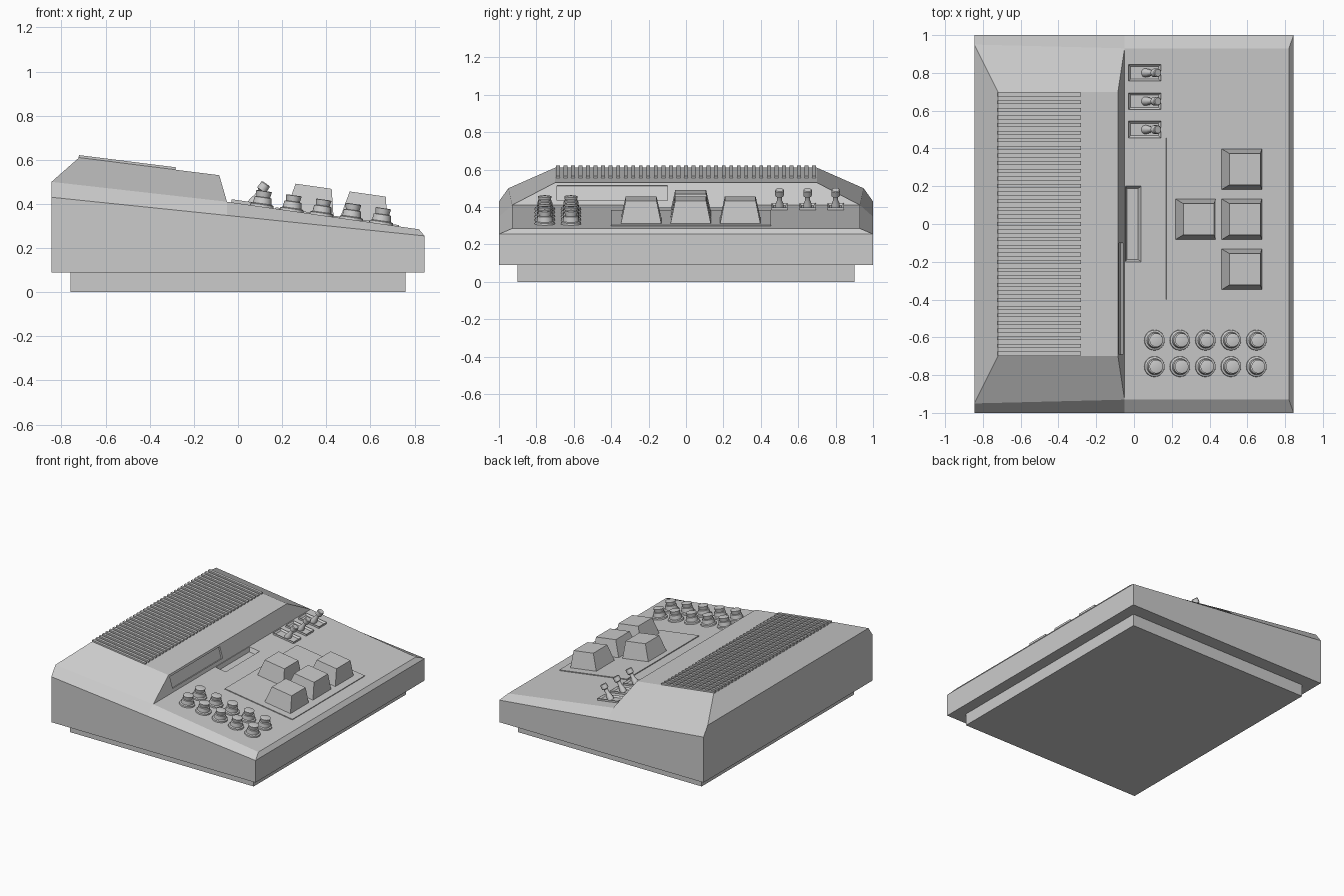
import bpy, bmesh, math
from mathutils import Matrix, Vector

if "Cube" in bpy.data.objects:
    bpy.data.objects.remove(bpy.data.objects["Cube"])

TILT = math.atan(0.125 / 0.87)          # slope of the control panel
HUMP = math.atan(0.08 / 0.635)          # slope of the rear deck


def finish(name, bm, matrix=Matrix()):
    bmesh.ops.recalc_face_normals(bm, faces=bm.faces)
    mesh = bpy.data.meshes.new(name)
    bm.to_mesh(mesh)
    bm.free()
    ob = bpy.data.objects.new(name, mesh)
    bpy.context.collection.objects.link(ob)
    ob.matrix_world = matrix
    return ob


def on_panel(x, y):
    z = 0.41 - (x + 0.05) * math.tan(TILT)
    return Matrix.Translation((x, y, z)) @ Matrix.Rotation(TILT, 4, 'Y')


def frustum(name, bottom, top, z0, z1, matrix=Matrix()):
    """Rectangular block with a different bottom and top size."""
    bm = bmesh.new()
    rings = []
    for (sx, sy), z in ((bottom, z0), (top, z1)):
        rings.append([bm.verts.new((a * sx / 2, b * sy / 2, z))
                      for a, b in ((-1, -1), (1, -1), (1, 1), (-1, 1))])
    bm.faces.new(rings[0])
    bm.faces.new(rings[1])
    for i in range(4):
        j = (i + 1) % 4
        bm.faces.new((rings[0][i], rings[0][j], rings[1][j], rings[1][i]))
    return finish(name, bm, matrix)


def lathe(name, profile, matrix, sides=24):
    """Solid of revolution about local z, capped at both ends."""
    bm = bmesh.new()
    rings = [[bm.verts.new((r * math.cos(2 * math.pi * k / sides),
                            r * math.sin(2 * math.pi * k / sides), z))
              for k in range(sides)] for r, z in profile]
    for a, b in zip(rings, rings[1:]):
        for i in range(sides):
            j = (i + 1) % sides
            bm.faces.new((a[i], a[j], b[j], b[i]))
    bm.faces.new(rings[0])
    bm.faces.new(rings[-1])
    for f in bm.faces:
        f.smooth = len(f.verts) == 4
    ob = finish(name, bm, matrix)
    ob.data.set_sharp_from_angle(angle=math.radians(30))
    return ob


def cut(target, cutter):
    cutter.hide_render = True
    cutter.hide_viewport = True
    mod = target.modifiers.new(cutter.name, 'BOOLEAN')
    mod.operation = 'DIFFERENCE'
    mod.solver = 'EXACT'
    mod.object = cutter


# Case shell: half profile mirrored in y
half = [(-.845, 1, .09), (.845, 1, .09), (-.845, 1, .43), (-.05, 1, .348),
        (.845, 1, .255), (-.845, .95, .50), (-.05, .93, .41),
        (.82, .93, .285), (-.72, .7, .61), (-.085, .7, .53)]
bm = bmesh.new()
L = [bm.verts.new(p) for p in half]
R = [bm.verts.new((x, -y, z)) for x, y, z in half]
for V in (L, R):
    for f in ((0, 1, 4, 3, 2), (2, 3, 6, 5), (3, 4, 7, 6), (5, 6, 9, 8)):
        bm.faces.new([V[i] for i in f])
for a, b in ((0, 1), (1, 4), (4, 7), (7, 6), (6, 9), (9, 8), (8, 5)):
    bm.faces.new((L[a], L[b], R[b], R[a]))
bm.faces.new((L[0], L[2], L[5], R[5], R[2], R[0]))
case = finish("case", bm)

# Display window recess and slot recess
lean = math.pi / 2 - math.atan(0.035 / 0.12)
cut(case, frustum("window_cutter", (.084, .59), (.084, .59), -.012, .03,
                  Matrix.Translation((-.069, -.395, .475)) @ Matrix.Rotation(lean, 4, 'Y')))
cut(case, frustum("slot_cutter", (.06, .375), (.085, .40), -.03, .0003, on_panel(-.004, 0)))

# Plinth under the case
frustum("plinth", (1.52, 1.8), (1.52, 1.8), 0, .09)

# Grille ribs on the rear deck
rib_count = 35
pitch = 1.39 / (rib_count - 0.5)
for i in range(rib_count):
    x = -.5025
    z = .61 - (x + .72) * math.tan(HUMP)
    m = Matrix.Translation((x, -.685 + pitch * i, z)) @ Matrix.Rotation(HUMP, 4, 'Y')
    frustum("grille_rib", (.443, pitch / 2), (.443, pitch / 2), -.004, .011, m)

# Key plate and the four keys
frustum("key_plate", (.565, .855), (.565, .855), -.005, .006, on_panel(.45, .0275))
for x, y in ((.57, .29), (.57, .025), (.57, -.24), (.325, .025)):
    frustum("key", (.218, .218), (.165, .165), .0, .125, on_panel(x, y))

# Two rows of knobs
knob = [(.055, -.003), (.053, .010), (.043, .014), (.039, .042),
        (.031, .044), (.036, .070), (.030, .072)]
for y in (-.615, -.755):
    for i in range(5):
        lathe("knob", knob, on_panel(.108 + .135 * i, y))

# Toggle switches: rimmed plate and leaning lever
lever = [(.024, -.005), (.020, .030), (.014, .045), (.014, .075),
         (.023, .080), (.023, .112), (.019, .116)]
for y in (.80, .65, .50):
    plate = frustum("switch_plate", (.172, .088), (.172, .088), -.003, .014, on_panel(.055, y))
    bm = bmesh.new()
    bm.from_mesh(plate.data)
    top = max(bm.faces, key=lambda f: f.calc_center_median().z)
    bmesh.ops.inset_region(bm, faces=[top], thickness=.016)
    for v in top.verts:
        v.co.z -= .011
    bm.to_mesh(plate.data)
    bm.free()
    lathe("switch_lever", lever,
          Matrix.Translation((.062, y, .396)) @ Matrix.Rotation(math.radians(34), 4, 'Y'), 16)
